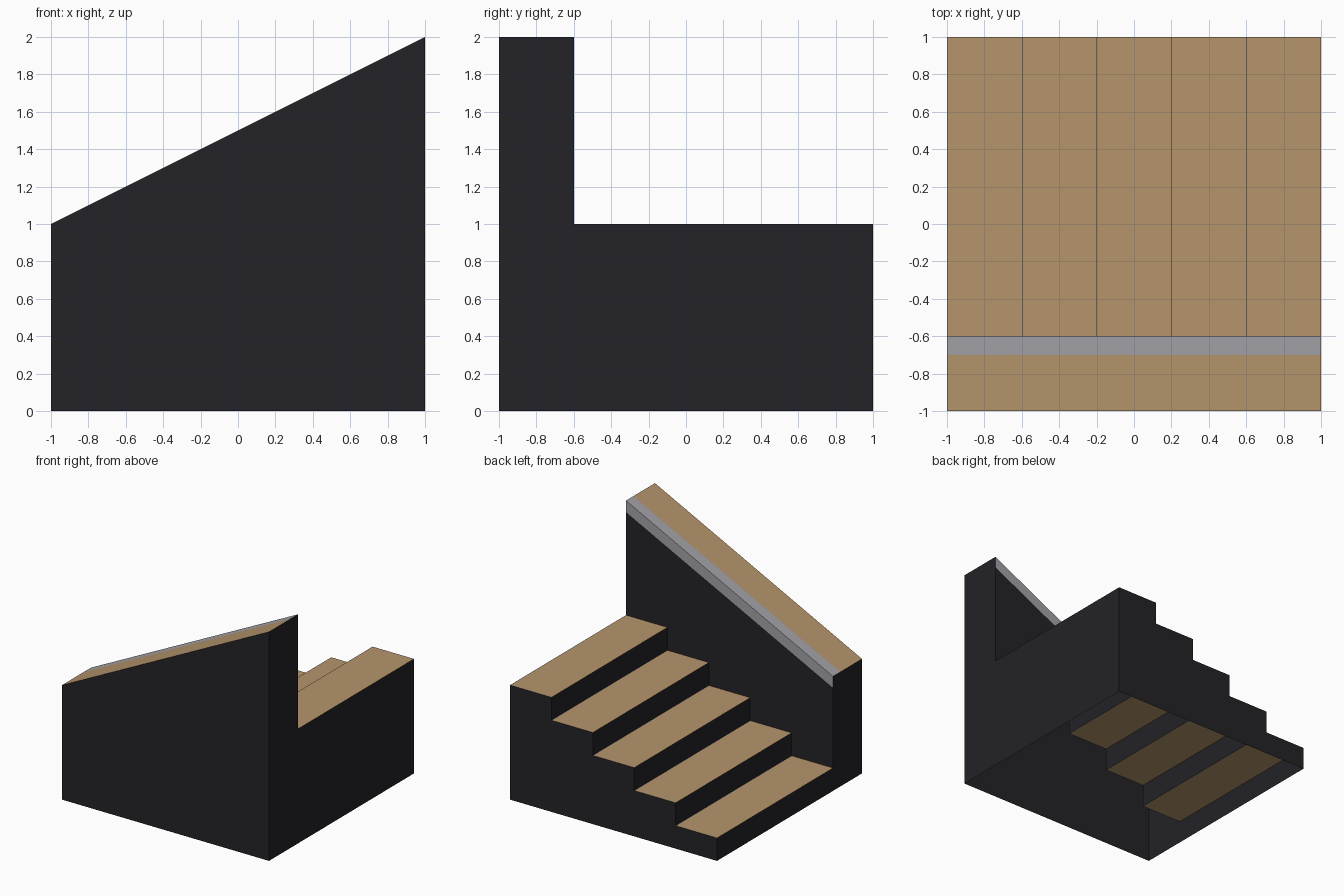
import bpy, bmesh

if "Cube" in bpy.data.objects:
    bpy.data.objects.remove(bpy.data.objects["Cube"])

STEPS, RUN, RISE = 5, 0.4, 0.2
WALL_Y, TRIM_Y, BAND = -0.6, -0.7, 0.1


def material(name, color):
    m = bpy.data.materials.new(name)
    m.diffuse_color = (*color, 1)
    m.use_nodes = True
    m.node_tree.nodes["Principled BSDF"].inputs["Base Color"].default_value = m.diffuse_color
    return m


DARK = material("dark_side", (0.017, 0.016, 0.02))
WOOD = material("tan_top", (0.46, 0.30, 0.15))
TRIM = material("pale_trim", (0.37, 0.36, 0.39))


def panels(name, mat, polys):
    """One open-shell object made from flat polygons (outward winding)."""
    bm = bmesh.new()
    for poly in polys:
        bm.faces.new([bm.verts.new(p) for p in poly])
    bmesh.ops.remove_doubles(bm, verts=bm.verts, dist=1e-5)
    me = bpy.data.meshes.new(name)
    bm.to_mesh(me)
    bm.free()
    me.materials.append(mat)
    ob = bpy.data.objects.new(name, me)
    bpy.context.collection.objects.link(ob)
    return ob


def slope(x):
    return 1.5 + x / 2


def sloped_strip(y0, y1):
    return [(-1, y0, 1), (1, y0, 2), (1, y1, 2), (-1, y1, 1)]


# stair profile in x, z, climbing towards +x
profile, treads, risers = [], [], []
for i in range(STEPS):
    x0, x1 = -1 + i * RUN, -1 + (i + 1) * RUN
    z0, z1 = i * RISE, (i + 1) * RISE
    profile += [(x0, z1), (x1, z1)]
    treads.append([(x0, WALL_Y, z1), (x1, WALL_Y, z1), (x1, 1, z1), (x0, 1, z1)])
    if i:
        risers.append([(x0, 1, z0), (x0, WALL_Y, z0), (x0, WALL_Y, z1), (x0, 1, z1)])
        profile.insert(-2, (x0, z0)) if profile[-3] != (x0, z0) else None

# treads and risers
panels("stair_treads", WOOD, treads)
panels("stair_risers", DARK, risers)

# stepped back side, open underneath
outline = [(-1, 0)] + [(-1 + ((k + 1) // 2) * RUN, (k // 2 + 1) * RISE)
                       for k in range(2 * STEPS)] + [(1, 0)]
panels("back_side", DARK, [[(x, 1, z) for x, z in outline]])

# front side and the two ends
panels("front_side", DARK, [[(-1, -1, 0), (1, -1, 0), (1, -1, 2), (-1, -1, 1)]])
for name, x, wall_top, stair_top in (("low_end", -1, 1, RISE), ("high_end", 1, 2, 1)):
    pts = [(-1, 0), (1, 0), (1, stair_top), (WALL_Y, stair_top),
           (WALL_Y, wall_top), (-1, wall_top)]
    if x < 0:
        pts.reverse()
    panels(name, DARK, [[(x, y, z) for y, z in pts]])

# inner face of the side wall, above the steps
inner = []
for i in range(STEPS):
    x0, x1, z = -1 + i * RUN, -1 + (i + 1) * RUN, (i + 1) * RISE
    inner.append([(x1, WALL_Y, z), (x0, WALL_Y, z),
                  (x0, WALL_Y, slope(x0) - BAND), (x1, WALL_Y, slope(x1) - BAND)])
panels("wall_inner_face", DARK, inner)

# sloped wall top and its pale edge trim
panels("wall_top", WOOD, [sloped_strip(-1, TRIM_Y)])
panels("wall_trim", TRIM, [
    sloped_strip(TRIM_Y, WALL_Y),
    [(1, WALL_Y, 2 - BAND), (-1, WALL_Y, 1 - BAND), (-1, WALL_Y, 1), (1, WALL_Y, 2)]])
